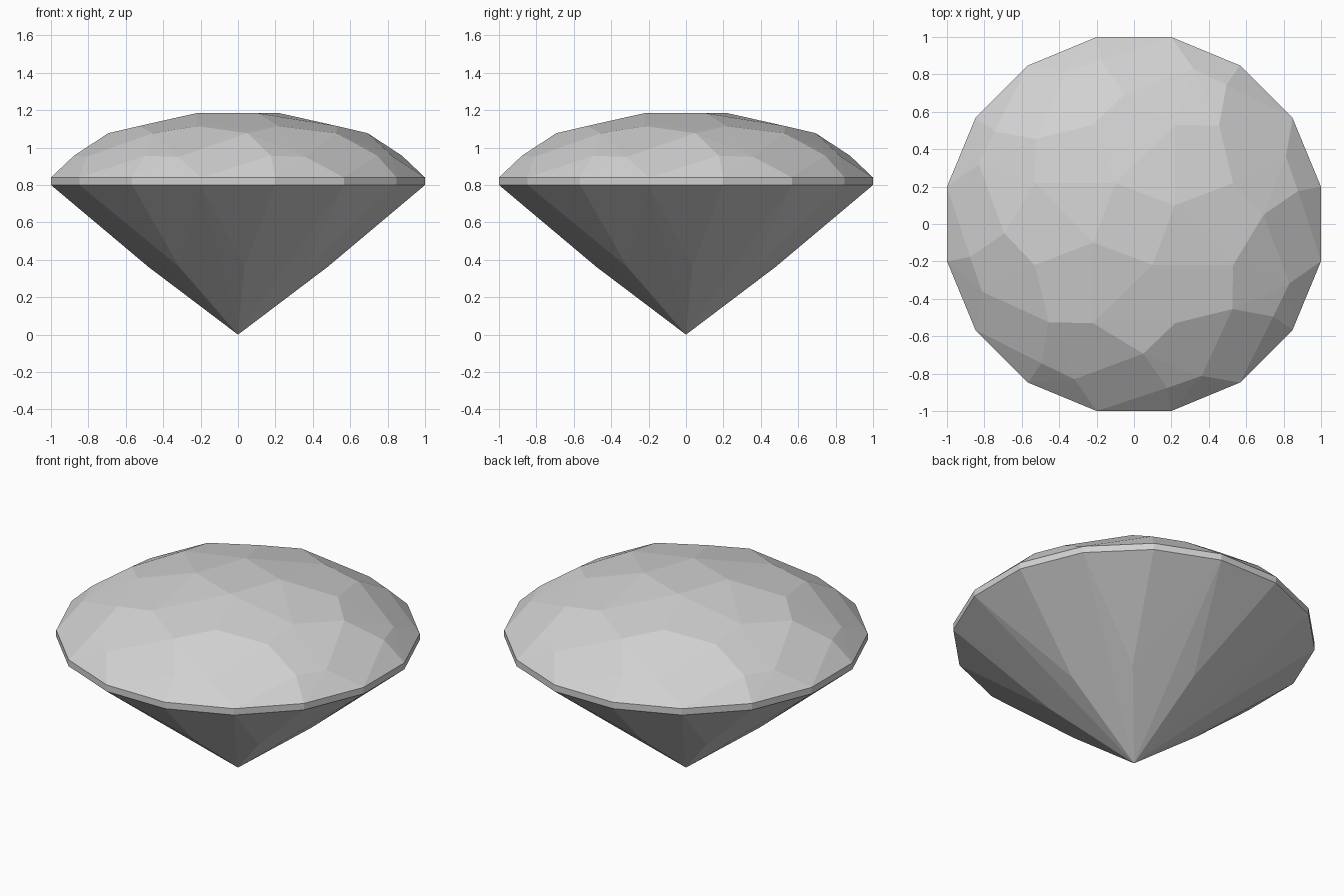
import bpy
import bmesh
import math

# Remove the default object only
cube = bpy.data.objects.get("Cube")
if cube:
    bpy.data.objects.remove(cube, do_unlink=True)

# One plain grey stone colour
grey = bpy.data.materials.new("stone_grey")
grey.use_nodes = True
colour = (0.64, 0.64, 0.64, 1.0)
grey.diffuse_color = colour
bsdf = next(n for n in grey.node_tree.nodes if n.type == "BSDF_PRINCIPLED")
bsdf.inputs["Base Color"].default_value = colour


def ring(bm, count, radius, z, start):
    """Evenly spaced facet corners around the vertical axis."""
    for i in range(count):
        a = math.radians(start) + math.tau * i / count
        bm.verts.new((radius * math.cos(a), radius * math.sin(a), z))


bm = bmesh.new()
girdle_radius = 1 / math.cos(math.pi / 16)

# Pavilion: point and a slightly bulged middle
bm.verts.new((0, 0, 0))
ring(bm, 8, 0.48, 0.362, 4.1)

# Girdle: thin upright sixteen-sided band
for height in (0.80, 0.84):
    ring(bm, 16, girdle_radius, height, 11.25)

# Crown: twisted rings of facets up to a small square table
ring(bm, 8, 0.894, 0.957, 11.4)
ring(bm, 8, 0.889, 0.95, 24.0)
ring(bm, 8, 0.695, 1.077, 4.1)
ring(bm, 8, 0.574, 1.115, 22.5)
ring(bm, 4, 0.24, 1.185, 24.4)

# Flat facets span all the corners
hull = bmesh.ops.convex_hull(bm, input=bm.verts[:])
loose = [v for v in bm.verts if not v.link_faces]
bmesh.ops.delete(bm, geom=loose, context="VERTS")
bmesh.ops.dissolve_limit(bm, angle_limit=math.radians(0.3),
                         verts=bm.verts[:], edges=bm.edges[:])
bmesh.ops.recalc_face_normals(bm, faces=bm.faces[:])

mesh = bpy.data.meshes.new("cut_gem")
bm.to_mesh(mesh)
bm.free()
mesh.materials.append(grey)
gem = bpy.data.objects.new("cut_gem", mesh)
bpy.context.collection.objects.link(gem)
